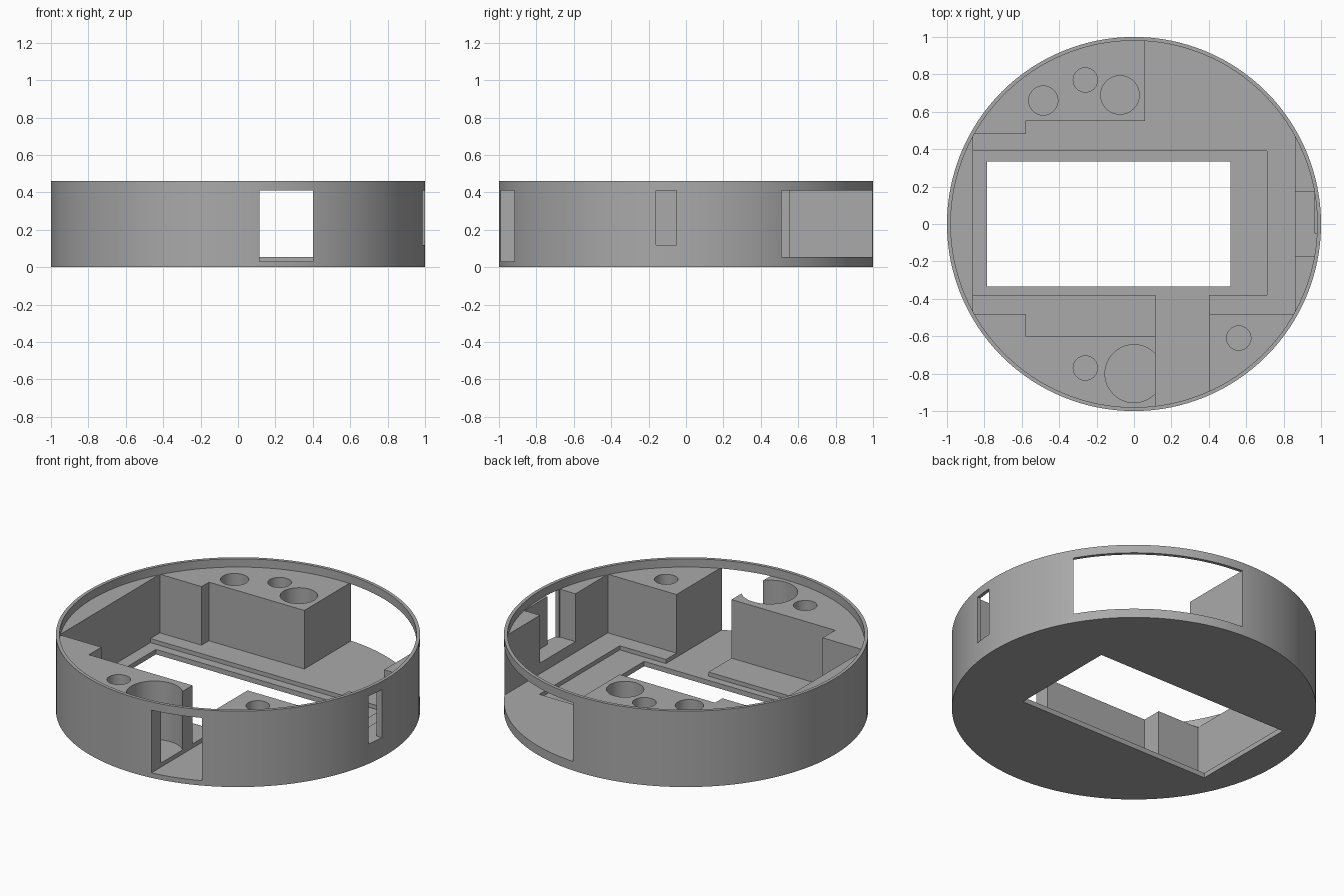
import bpy
import bmesh
import math

cube = bpy.data.objects.get("Cube")
if cube:
    bpy.data.objects.remove(cube, do_unlink=True)

HEIGHT, SHELF, FLOOR, RECESS = 0.46, 0.41, 0.055, 0.03
SIDES = 128

grey = bpy.data.materials.new("matte_grey")
grey.use_nodes = True
colour = (0.40, 0.40, 0.40, 1)
grey.diffuse_color = colour
grey.node_tree.nodes["Principled BSDF"].inputs["Base Color"].default_value = colour


def prism(name, outline, low, high):
    """Extrude a flat outline from one height to another."""
    bm = bmesh.new()
    face = bm.faces.new([bm.verts.new((x, y, low)) for x, y in outline])
    top = bmesh.ops.extrude_face_region(bm, geom=[face])["geom"]
    verts = [v for v in top if isinstance(v, bmesh.types.BMVert)]
    bmesh.ops.translate(bm, verts=verts, vec=(0, 0, high - low))
    bmesh.ops.recalc_face_normals(bm, faces=bm.faces[:])
    mesh = bpy.data.meshes.new(name)
    bm.to_mesh(mesh)
    bm.free()
    mesh.materials.append(grey)
    obj = bpy.data.objects.new(name, mesh)
    bpy.context.collection.objects.link(obj)
    return obj


def circle(x, y, radius, sides):
    turn = math.tau / sides
    return [(x + radius * math.cos(i * turn), y + radius * math.sin(i * turn))
            for i in range(sides)]


def rect(x0, x1, y0, y1):
    return [(x0, y0), (x1, y0), (x1, y1), (x0, y1)]


def carve(body, outline, low, high):
    """Subtract a prism from the body and discard the cutter."""
    cutter = prism("cutter", outline, low, high)
    cutter.hide_render = True
    mod = body.modifiers.new("carve", "BOOLEAN")
    mod.operation, mod.solver, mod.object = "DIFFERENCE", "EXACT", cutter
    bpy.context.view_layer.objects.active = body
    bpy.ops.object.modifier_apply(modifier=mod.name)
    bpy.data.objects.remove(cutter, do_unlink=True)


# Round case with a thin upper rim
case = prism("round_case", circle(0, 0, 1, SIDES), 0, HEIGHT)
carve(case, circle(0, 0, 0.98, SIDES), SHELF, HEIGHT + 0.1)

# Main cavity, including the front gap and the wide back opening
carve(case, [(-0.86, -0.48), (-0.58, -0.48), (-0.58, -0.6), (0.115, -0.6),
             (0.115, -1.1), (0.4, -1.1), (0.4, -0.48), (0.86, -0.48),
             (0.86, 1.1), (0.06, 1.1), (0.06, 0.55), (-0.58, 0.55),
             (-0.58, 0.48), (-0.86, 0.48)], FLOOR, SHELF)

# Shallow recess in the floor, running out through the front gap
carve(case, [(-0.86, -0.38), (0.115, -0.38), (0.115, -1.1), (0.4, -1.1),
             (0.4, -0.38), (0.71, -0.38), (0.71, 0.39), (-0.86, 0.39)],
      RECESS, 0.2)

# Rectangular window through the floor
carve(case, rect(-0.785, 0.515, -0.335, 0.335), -0.1, 0.2)

# Side pocket and its slot through the wall
carve(case, rect(0.8, 0.965, -0.17, 0.17), 0.12, SHELF)
carve(case, rect(0.9, 1.1, -0.16, -0.05), 0.12, SHELF)

# Round wells in the blocks
for x, y, radius in [(0, -0.8, 0.155), (-0.26, -0.77, 0.065),
                     (0.56, -0.61, 0.065), (-0.26, 0.77, 0.065),
                     (-0.485, 0.66, 0.078), (-0.075, 0.69, 0.103)]:
    carve(case, circle(x, y, radius, 48), FLOOR, SHELF + 0.02)

# Smooth the round walls and keep the edges crisp
bpy.ops.object.select_all(action="DESELECT")
case.select_set(True)
bpy.context.view_layer.objects.active = case
bpy.ops.object.shade_smooth_by_angle(angle=math.radians(30))
